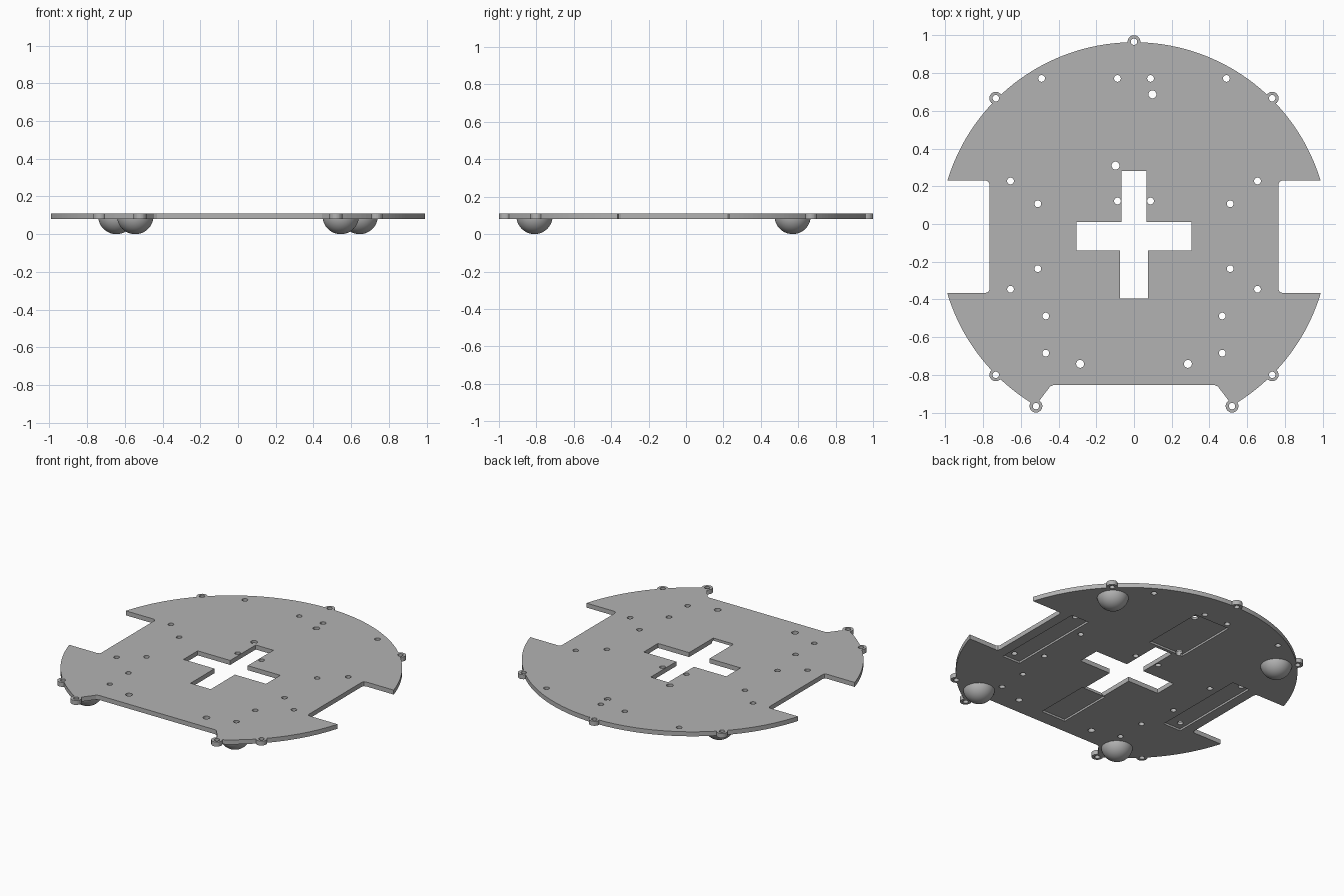
import bpy, bmesh, math
from mathutils import Matrix

old = bpy.data.objects.get("Cube")
if old:
    bpy.data.objects.remove(old, do_unlink=True)

BOTTOM, TOP = 0.08, 0.11
CENTRE_Y, RADIUS = -0.07, 1.034

grey = bpy.data.materials.new("light_grey")
grey.use_nodes = True
colour = (0.45, 0.45, 0.45, 1)
grey.diffuse_color = colour
grey.node_tree.nodes["Principled BSDF"].inputs["Base Color"].default_value = colour


def finish(name, bm):
    bmesh.ops.recalc_face_normals(bm, faces=bm.faces)
    mesh = bpy.data.meshes.new(name)
    bm.to_mesh(mesh)
    bm.free()
    mesh.materials.append(grey)
    obj = bpy.data.objects.new(name, mesh)
    bpy.context.collection.objects.link(obj)
    return obj


def prism(bm, points, low, high):
    """Extrude a flat outline between two heights."""
    face = bm.faces.new([bm.verts.new((x, y, low)) for x, y in points])
    new = bmesh.ops.extrude_face_region(bm, geom=[face])["geom"]
    verts = [v for v in new if isinstance(v, bmesh.types.BMVert)]
    bmesh.ops.translate(bm, verts=verts, vec=(0, 0, high - low))


def circle(x, y, r, n=24):
    return [(x + r * math.cos(2 * math.pi * i / n),
             y + r * math.sin(2 * math.pi * i / n)) for i in range(n)]


def box(x0, x1, y0, y1):
    return [(x0, y0), (x1, y0), (x1, y1), (x0, y1)]


def arc(start, end, n):
    return [(RADIUS * math.cos(start + (end - start) * i / n),
             CENTRE_Y + RADIUS * math.sin(start + (end - start) * i / n))
            for i in range(n + 1)]


def both(points):
    return [(s * x, y) for x, y in points for s in ((1, -1) if x else (1,))]


def apply_boolean(obj, name, outlines, low, high, operation="DIFFERENCE"):
    bm = bmesh.new()
    for points in outlines:
        prism(bm, points, low, high)
    cutter = finish(name, bm)
    cutter.hide_render = True
    mod = obj.modifiers.new(name, "BOOLEAN")
    mod.operation, mod.solver, mod.object = operation, "EXACT", cutter
    bpy.context.view_layer.objects.active = obj
    bpy.ops.object.modifier_apply(modifier=name)
    bpy.data.objects.remove(cutter, do_unlink=True)


# Round deck outline: left half from the front edge to the rear, then mirrored
notch_top = math.asin((0.23 - CENTRE_Y) / RADIUS)
notch_low = math.asin((-0.365 - CENTRE_Y) / RADIUS)
front_end = math.atan2(-0.96 - CENTRE_Y, 0.52)
half = [(0.43, -0.855), (0.445, -0.862)]
half += arc(front_end, notch_low, 24)
half += [(0.785, -0.365), (0.772, -0.36), (0.767, -0.347),
         (0.767, 0.212), (0.772, 0.225), (0.785, 0.23)]
half += arc(notch_top, math.pi / 2, 48)
outline = half + [(-x, y) for x, y in reversed(half[:-1])]
bm = bmesh.new()
prism(bm, outline, BOTTOM, TOP)
deck = finish("round_deck", bm)

# Ring tabs around the rim
tabs = both([(0, 0.967), (0.733, 0.667), (0.733, -0.8), (0.52, -0.966)])
apply_boolean(deck, "rim_tabs", [circle(x, y, 0.034) for x, y in tabs],
              BOTTOM, TOP, "UNION")

# Cross-shaped opening
cross = [(0.075, -0.395), (0.075, -0.14), (0.305, -0.14), (0.305, 0.01),
         (0.065, 0.01), (0.065, 0.28)]
cross += [(-x, y) for x, y in reversed(cross)]
apply_boolean(deck, "cross_opening", [cross], 0, 0.2)

# Shallow pockets under the deck
pockets = [box(0.57, 0.7, -0.4, 0.25), box(-0.7, -0.57, -0.4, 0.25),
           box(-0.13, 0.13, 0.3, 0.735), box(-0.09, 0.09, -0.76, -0.38)]
apply_boolean(deck, "underside_pockets", pockets, 0.05, BOTTOM + 0.013)

# Mounting holes
small = both([(0.49, 0.772), (0.088, 0.772), (0.655, 0.228), (0.51, 0.107),
              (0.088, 0.122), (0.51, -0.237), (0.655, -0.346),
              (0.468, -0.488), (0.468, -0.685)])
large = both([(0.286, -0.742)]) + [(0.098, 0.687), (-0.098, 0.31)]
holes = [circle(x, y, 0.018, 20) for x, y in small]
holes += [circle(x, y, 0.021, 20) for x, y in large]
holes += [circle(x, y, 0.017, 20) for x, y in tabs]
apply_boolean(deck, "mounting_holes", holes, 0, 0.2)

# Four half-ball feet
for x, y in both([(0.545, -0.81), (0.645, 0.57)]):
    bm = bmesh.new()
    bmesh.ops.create_uvsphere(bm, u_segments=40, v_segments=24, radius=0.097,
                              matrix=Matrix.Translation((x, y, 0.097)))
    bmesh.ops.bisect_plane(bm, geom=bm.verts[:] + bm.edges[:] + bm.faces[:],
                           plane_co=(0, 0, 0.09), plane_no=(0, 0, 1), clear_outer=True)
    rim = [e for e in bm.edges if e.is_boundary]
    bmesh.ops.holes_fill(bm, edges=rim, sides=0)
    place = ("front" if y < 0 else "rear") + ("_left" if x > 0 else "_right")
    foot = finish(place + "_foot", bm)
    bpy.ops.object.select_all(action="DESELECT")
    foot.select_set(True)
    bpy.context.view_layer.objects.active = foot
    bpy.ops.object.shade_smooth_by_angle(angle=math.radians(40))
